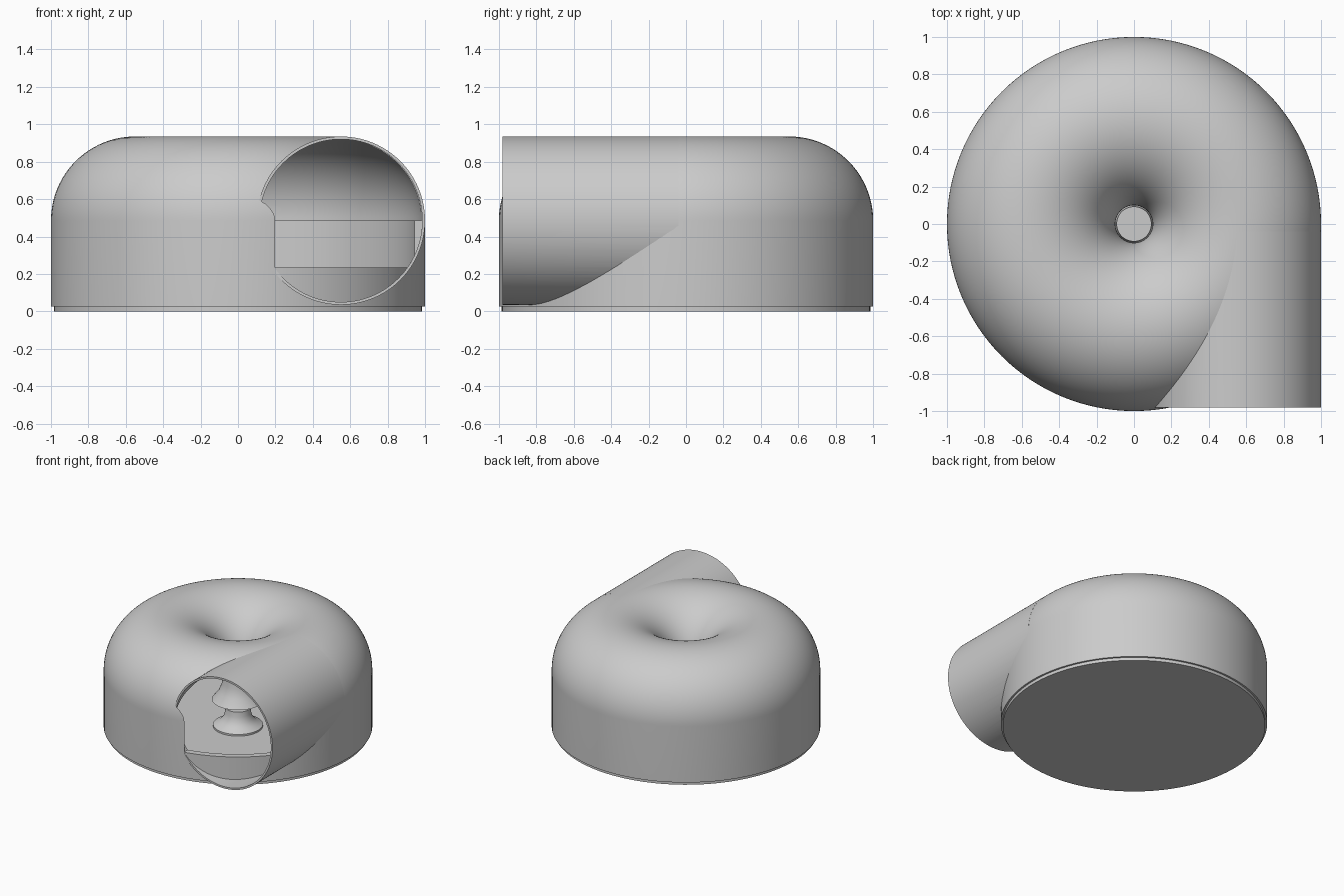
import bpy, bmesh, math

old = bpy.data.objects.get("Cube")
if old:
    bpy.data.objects.remove(old, do_unlink=True)

grey = bpy.data.materials.new("plain grey")
grey.use_nodes = True
grey.diffuse_color = (0.6, 0.6, 0.6, 1)
grey.node_tree.nodes["Principled BSDF"].inputs["Base Color"].default_value = (0.6, 0.6, 0.6, 1)

SEGMENTS = 128
RING, MID, TUBE, BORE = 0.55, 0.485, 0.45, 0.435   # ring radius, axis height, tube radii
MOUTH = -0.98


def arc(radius, start, end, steps=40):
    """Points on a circle around the tube centre, angles in degrees."""
    angles = [math.radians(start + (end - start) * i / steps) for i in range(steps + 1)]
    return [(RING + radius * math.cos(a), MID + radius * math.sin(a)) for a in angles]


def finish(name, bm):
    bmesh.ops.recalc_face_normals(bm, faces=bm.faces)
    mesh = bpy.data.meshes.new(name)
    bm.to_mesh(mesh)
    bm.free()
    mesh.materials.append(grey)
    obj = bpy.data.objects.new(name, mesh)
    bpy.context.collection.objects.link(obj)
    return obj


def lathe(name, profile):
    """Revolve a closed (r, z) outline around the z axis."""
    bm = bmesh.new()
    verts = [bm.verts.new((r, 0, z)) for r, z in profile]
    edges = [bm.edges.new((verts[i - 1], verts[i])) for i in range(len(verts))]
    bmesh.ops.spin(bm, geom=verts + edges, cent=(0, 0, 0), axis=(0, 0, 1),
                   angle=math.tau, steps=SEGMENTS, use_merge=False)
    bmesh.ops.remove_doubles(bm, verts=bm.verts, dist=1e-5)
    lonely = [e for e in bm.edges if not e.link_faces]
    bmesh.ops.delete(bm, geom=lonely, context='EDGES')
    return finish(name, bm)


def extrude(name, outline, y0, y1):
    """Push a closed (x, z) outline along y."""
    bm = bmesh.new()
    face = bm.faces.new([bm.verts.new((x, y0, z)) for x, z in outline])
    out = bmesh.ops.extrude_face_region(bm, geom=[face])
    moved = [v for v in out["geom"] if isinstance(v, bmesh.types.BMVert)]
    bmesh.ops.translate(bm, verts=moved, vec=(0, y1 - y0, 0))
    return finish(name, bm)


def cut(obj, cutter):
    """Subtract the cutter, then discard it."""
    mod = obj.modifiers.new("cut", 'BOOLEAN')
    mod.operation, mod.solver, mod.object = 'DIFFERENCE', 'EXACT', cutter
    graph = bpy.context.evaluated_depsgraph_get()
    result = bpy.data.meshes.new_from_object(obj.evaluated_get(graph))
    obj.modifiers.clear()
    obj.data = result
    bpy.data.objects.remove(cutter, do_unlink=True)


# Housing: straight wall, rounded ring top and a trumpet inlet, as one shell
shell = [(0.95, 0.025), (1, 0.025)] + arc(TUBE, 0, 180, 64)
shell += [(0.105, 0.38), (0.13, 0.3), (0.18, 0.245),
          (0.195, 0.245), (0.145, 0.31), (0.118, 0.38)]
shell += arc(BORE, 180, 0, 64) + [(0.95, MID)]
housing = lathe("housing", shell)

# Opening in the housing, with a flat sill
sill = math.degrees(math.asin((0.235 - MID) / BORE))
cut(housing, extrude("opening_cutter", arc(BORE, sill, 180 - sill, 80), MOUTH, -0.1))

# Outlet pipe, trimmed where it enters the housing
outlet = extrude("outlet_pipe", arc(TUBE, 0, 360, 128)[:-1], MOUTH, -0.04)
cut(outlet, extrude("bore_cutter", arc(BORE, 0, 360, 128)[:-1], MOUTH - 0.1, 0.1))
cut(outlet, lathe("housing_cutter",
                  [(0, 0), (1, 0)] + arc(TUBE, 0, 180, 64) + [(0, MID)]))

# Base plate and the flared post under the inlet
base = lathe("base_plate", [(0, 0), (0.985, 0), (0.985, 0.026), (0, 0.026)])
post = lathe("centre_post", [(0, 0.02), (0.185, 0.02), (0.185, 0.04), (0.14, 0.065),
                             (0.11, 0.1), (0.097, 0.14), (0.093, 0.18), (0, 0.18)])

for obj in (housing, outlet, base, post):
    bpy.ops.object.select_all(action='DESELECT')
    obj.select_set(True)
    bpy.context.view_layer.objects.active = obj
    bpy.ops.object.shade_smooth_by_angle(angle=math.radians(30))
